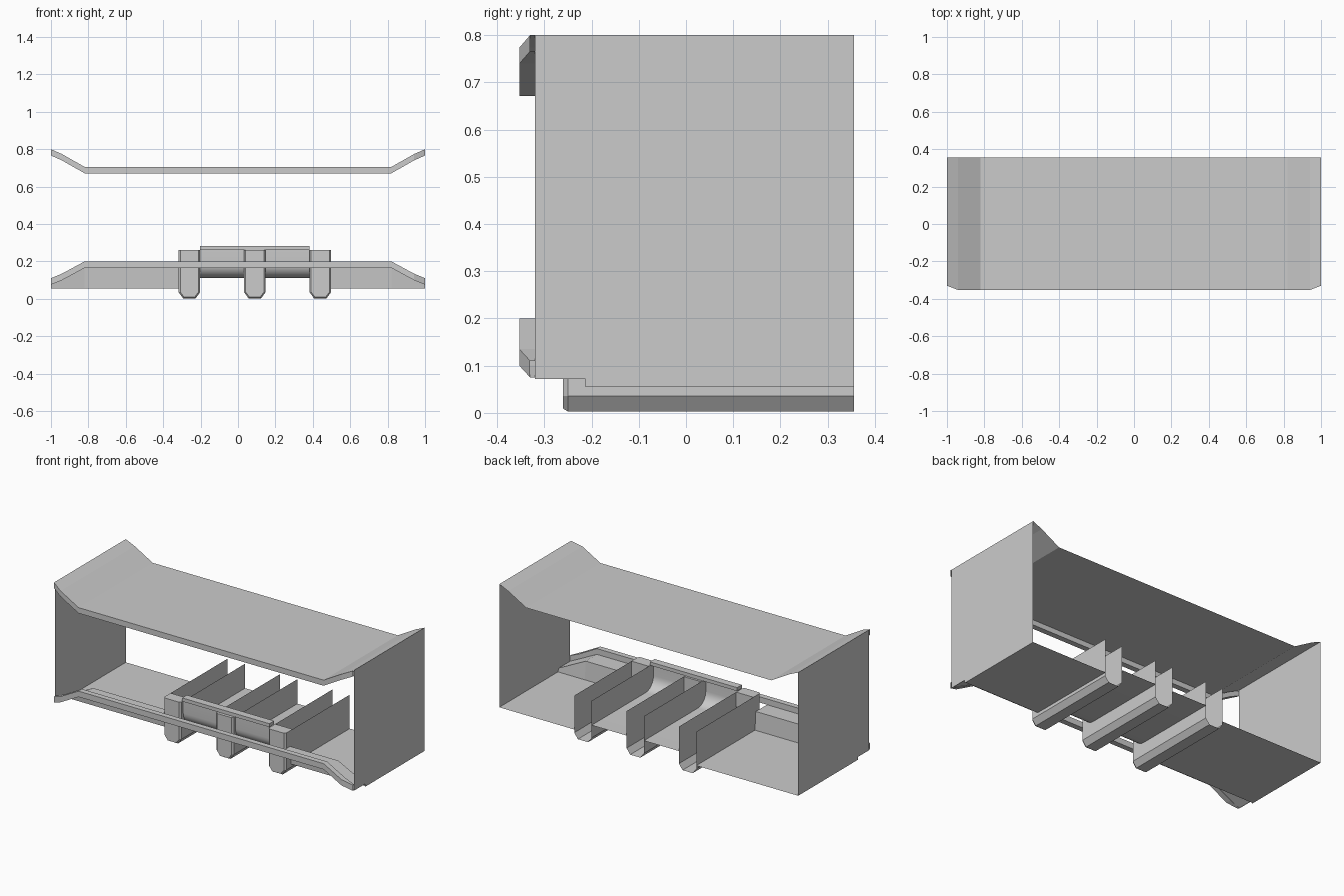
import bpy, math

if "Cube" in bpy.data.objects:
    bpy.data.objects.remove(bpy.data.objects["Cube"])

BACK = 0.356          # rear edge shared by every panel
LIP_IN = -0.32        # inner face of the lips
CHANNELS = (-0.26, 0.09, 0.44)
HALF = 0.058          # half width of a channel


def add_mesh(name, verts, faces):
    me = bpy.data.meshes.new(name)
    me.from_pydata(verts, [], faces)
    me.update()
    ob = bpy.data.objects.new(name, me)
    bpy.context.collection.objects.link(ob)
    return ob


def loft(name, rows, closed=False):
    """Skin a grid of points; closed joins the last row to the first."""
    n, m = len(rows[0]), len(rows)
    faces = []
    for r in range(m if closed else m - 1):
        s = (r + 1) % m
        faces += [(r * n + i, r * n + i + 1, s * n + i + 1, s * n + i)
                  for i in range(n - 1)]
    return add_mesh(name, [p for row in rows for p in row], faces)


def box(name, x0, x1, y0, y1, z0, z1):
    v = [(x, y, z) for z in (z0, z1) for x, y in
         ((x0, y0), (x1, y0), (x1, y1), (x0, y1))]
    return add_mesh(name, v, [(3, 2, 1, 0), (4, 5, 6, 7), (0, 1, 5, 4),
                              (1, 2, 6, 5), (2, 3, 7, 6), (3, 0, 4, 7)])


def front_path(z_mid, z_end):
    """Front edge: flat middle, bent ends with clipped corners."""
    z_c = z_mid + (z_end - z_mid) * 0.72
    half = [(1, -0.33, z_end), (0.94, -0.353, z_c), (0.82, -0.353, z_mid)]
    return [(-x, y, z) for x, y, z in half] + half[::-1]


def shifted(path, y=None, dz=0.0):
    return [(px, py if y is None else y, pz + dz) for px, py, pz in path]


# Top panel with its folded front lip
edge = front_path(0.705, 0.8)
loft("top_panel", [shifted(edge, BACK), edge, shifted(edge, dz=-0.034),
                   shifted(edge, LIP_IN, -0.034), shifted(edge, LIP_IN, -0.003)])

# Lower front lip, a solid band with drooping ends
edge = front_path(0.2, 0.11)
loft("lower_lip", [edge, shifted(edge, dz=-0.035),
                   shifted(edge, LIP_IN, -0.035), shifted(edge, LIP_IN)], True)

# Side panels, notched at the lower front
profile = [(LIP_IN, 0.072), (-0.213, 0.072), (-0.213, 0.055),
           (BACK, 0.055), (BACK, 0.8), (LIP_IN, 0.8)]
for side, name in ((-1, "left"), (1, "right")):
    add_mesh(name + "_side_panel", [(side, y, z) for y, z in profile],
             [tuple(range(6))[::side]])

# Outer floors: ledge behind the lip, step down, then flat floor
for side, inner, name in ((-1, CHANNELS[0] - HALF, "left"),
                          (1, CHANNELS[2] + HALF, "right")):
    xs = [(abs(inner), 0.165), (0.82, 0.165), (1.0, 0.075)]
    rows = [[(side * x, LIP_IN, z) for x, z in xs],
            [(side * x, -0.213, z) for x, z in xs],
            [(side * x, -0.205, 0.055) for x, z in xs],
            [(side * x, BACK, 0.055) for x, z in xs]]
    loft(name + "_floor", rows)

# Channels: open troughs with tall side fins and a solid front head
for i, cx in enumerate(CHANNELS, 1):
    section = [(-HALF, 0.26), (-HALF, 0.036), (-0.034, 0.003), (0.034, 0.003),
               (HALF, 0.036), (HALF, 0.26)]
    loft("channel_%d" % i, [[(cx + x, y, z) for x, z in section]
                            for y in (-0.25, BACK)])
    front = [(cx + x * 0.84, -0.26, z + (0.006 if z < 0.01 else 0))
             for x, z in section]
    rear = [(cx + x, -0.25, z) for x, z in section]
    faces = [(j, (j + 1) % 6, 6 + (j + 1) % 6, 6 + j) for j in range(6)]
    add_mesh("channel_nose_%d" % i, front + rear, faces + [tuple(range(5, -1, -1))])
    add_mesh("channel_head_%d" % i,
             [(cx + x, y, z) for y, z in ((-0.25, 0.26), (-0.19, 0.26), (-0.19, 0.17))
              for x in (-HALF, HALF)], [(0, 1, 3, 2), (2, 3, 5, 4)])

# Raised middle floors that curve up into the front wall
R = 0.075
curve = [(-0.235, 0.275)]
for k in range(9):
    a = math.pi + k * math.pi / 16
    curve.append((-0.235 + R + R * math.cos(a), 0.112 + R + R * math.sin(a)))
curve.append((BACK, 0.112))
for i in range(2):
    x0, x1 = CHANNELS[i] + HALF, CHANNELS[i + 1] - HALF
    ob = loft("curved_floor_%d" % (i + 1), [[(x, y, z) for y, z in curve]
                                            for x in (x0, x1)])
    bpy.context.view_layer.objects.active = ob
    ob.select_set(True)
    bpy.ops.object.shade_smooth_by_angle(angle=math.radians(30))
    ob.select_set(False)

# Cross beam along the top of the curved floors
box("cross_beam", CHANNELS[0] + HALF, CHANNELS[2] - HALF, -0.245, -0.2, 0.262, 0.283)
